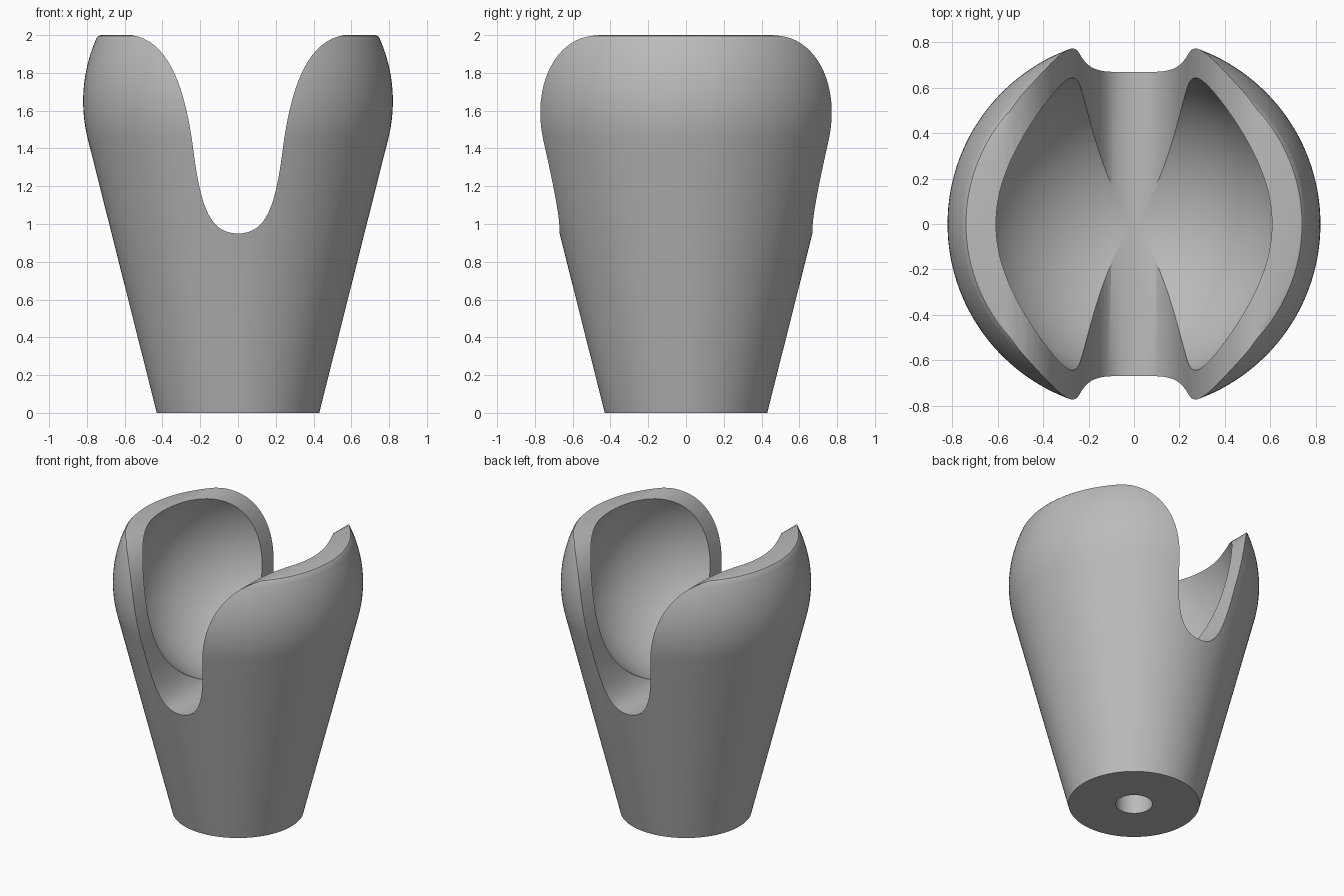
import bpy, bmesh, math
from mathutils import Vector, Matrix
from mathutils.geometry import interpolate_bezier

cube = bpy.data.objects.get("Cube")
if cube:
    bpy.data.objects.remove(cube, do_unlink=True)

grey = bpy.data.materials.new("plain grey")
grey.use_nodes = True
colour = (0.5, 0.5, 0.5, 1)
grey.diffuse_color = colour
grey.node_tree.nodes["Principled BSDF"].inputs["Base Color"].default_value = colour


def make_object(name, bm):
    mesh = bpy.data.meshes.new(name)
    bmesh.ops.recalc_face_normals(bm, faces=bm.faces)
    bm.to_mesh(mesh)
    bm.free()
    mesh.materials.append(grey)
    obj = bpy.data.objects.new(name, mesh)
    bpy.context.collection.objects.link(obj)
    return obj


def lathe(name, profile, steps=144):
    bm = bmesh.new()
    verts = [bm.verts.new((r, 0, z)) for r, z in profile]
    edges = [bm.edges.new(pair) for pair in zip(verts, verts[1:])]
    bmesh.ops.spin(bm, geom=verts + edges, axis=(0, 0, 1), cent=(0, 0, 0),
                   angle=math.tau, steps=steps)
    bmesh.ops.remove_doubles(bm, verts=bm.verts, dist=1e-5)
    return make_object(name, bm)


def arc(radius, centre_z, start, end, count):
    angles = [start + (end - start) * i / count for i in range(count + 1)]
    return [(radius * math.cos(a), centre_z + radius * math.sin(a)) for a in angles]


def bezier(a, b, c, d, count):
    pts = [Vector((x, 0, z)) for x, z in (a, b, c, d)]
    return [(p.x, p.z) for p in interpolate_bezier(*pts, count)]


# Tapered cup: blind hole below, conical wall, bulging lip, round socket
centre, outer, inner = 1.65, 0.82, 0.70
profile = [(0, 0.45), (0.12, 0.45), (0.12, 0), (0.43, 0)]
profile += arc(outer, centre, math.asin(-0.245), math.asin(0.31 / outer), 16)
profile += [(0.75, 1.983), (0.739, 1.996), (0.725, 2.0)]
socket = arc(inner, centre + 0.001, math.asin(0.349 / inner), -math.pi / 2, 40)
profile += socket[:-1] + [(0, socket[-1][1])]
cup = lathe("socket_cup", profile)

# Flared U-shaped slot running front to back
half = bezier((0, 0.95), (0.15, 0.95), (0.20, 1.09), (0.24, 1.42), 20)
half += bezier((0.24, 1.42), (0.28, 1.70), (0.36, 2.0), (0.60, 2.003), 20)[1:]
half.append((0.60, 2.2))
outline = half + [(-x, z) for x, z in reversed(half[1:])]
bm = bmesh.new()
face = bm.faces.new([bm.verts.new((x, -1, z)) for x, z in outline])
side = bmesh.ops.extrude_face_region(bm, geom=[face])
bmesh.ops.translate(bm, vec=(0, 2, 0),
                    verts=[v for v in side["geom"] if isinstance(v, bmesh.types.BMVert)])
slot = make_object("slot_cutter", bm)
slot.hide_render = True

cut = cup.modifiers.new("slot", "BOOLEAN")
cut.operation = "DIFFERENCE"
cut.solver = "EXACT"
cut.object = slot

bpy.ops.object.select_all(action="DESELECT")
cup.select_set(True)
bpy.context.view_layer.objects.active = cup
bpy.ops.object.modifier_apply(modifier=cut.name)
bpy.data.objects.remove(slot, do_unlink=True)
bpy.ops.object.shade_smooth_by_angle(angle=math.radians(30))
